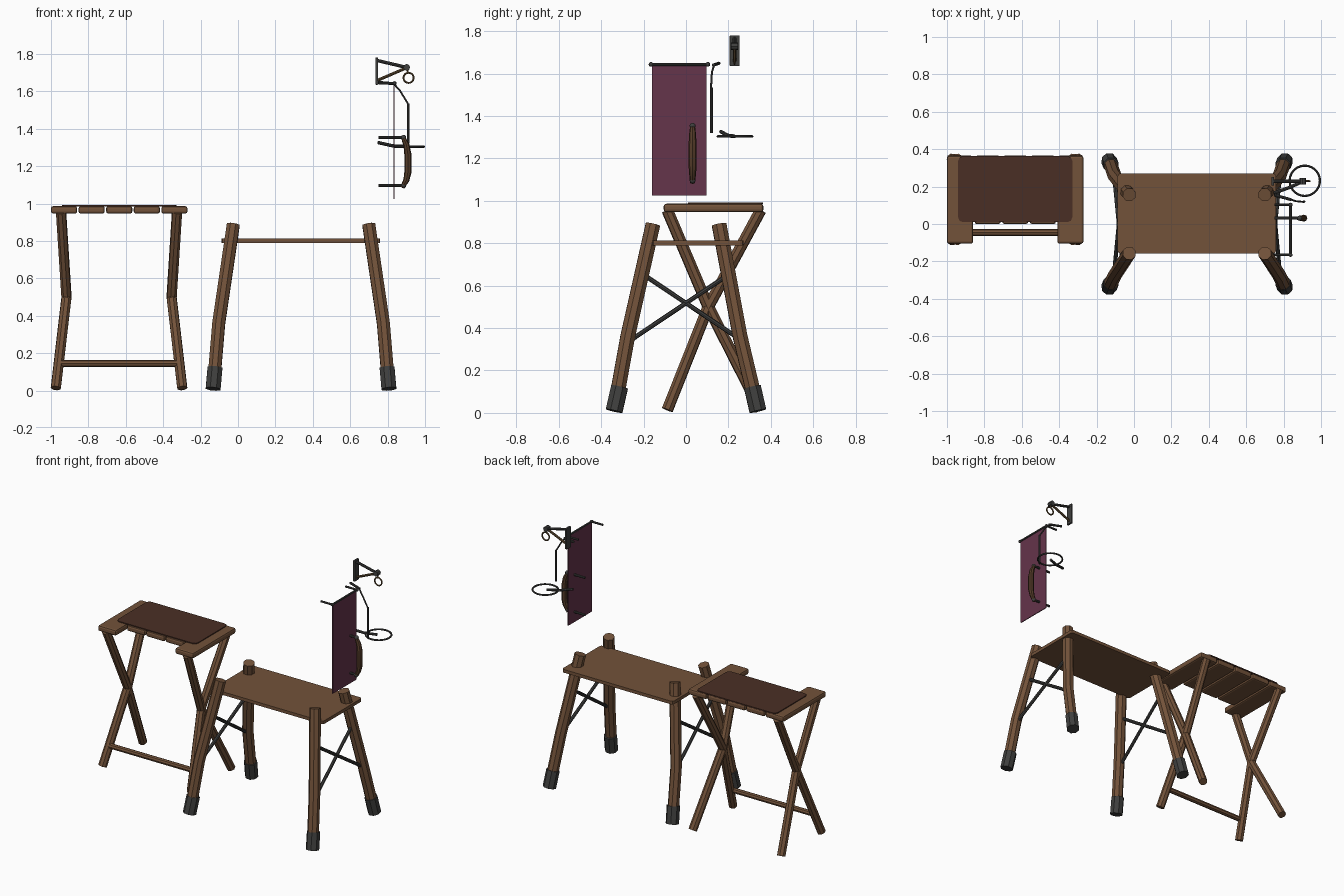
import bpy
from math import pi

if "Cube" in bpy.data.objects:
    bpy.data.objects.remove(bpy.data.objects["Cube"])


def material(name, r, g, b):
    m = bpy.data.materials.new(name)
    m.diffuse_color = (r, g, b, 1)
    m.use_nodes = True
    m.node_tree.nodes["Principled BSDF"].inputs["Base Color"].default_value = m.diffuse_color
    return m


WOOD = material("wood", 0.17, 0.085, 0.042)
DARK = material("dark_wood", 0.09, 0.045, 0.022)
LEATHER = material("leather", 0.068, 0.028, 0.018)
IRON = material("iron", 0.05, 0.05, 0.048)
BRASS = material("brass", 0.13, 0.08, 0.035)
CLOTH = material("maroon_cloth", 0.13, 0.035, 0.07)


def finish(name, mat, smooth=True):
    o = bpy.context.object
    o.name = name
    o.data.materials.clear()
    o.data.materials.append(mat)
    if smooth:
        bpy.ops.object.shade_smooth_by_angle(angle=0.6)
    return o


def box(name, lo, hi, mat, bevel=0.0, corners_only=False):
    """Box from two corners; bevel all edges, or only the vertical ones."""
    bpy.ops.mesh.primitive_cube_add(size=1, location=[(a + b) / 2 for a, b in zip(lo, hi)])
    o = finish(name, mat, False)
    for v in o.data.vertices:
        v.co = [c * (b - a) for c, a, b in zip(v.co, lo, hi)]
    if bevel:
        m = o.modifiers.new("bevel", "BEVEL")
        m.width, m.segments = bevel, 2
        if corners_only:
            w = o.data.attributes.new("bevel_weight_edge", "FLOAT", "EDGE")
            for e in o.data.edges:
                a, b = (o.data.vertices[i].co for i in e.vertices)
                w.data[e.index].value = float(abs(a.z - b.z) > 1e-6)
            m.limit_method = "WEIGHT"
    return o


def tube(name, pts, r, mat, radii=None, res=2):
    """Round bar along a path, with optional radius factors per point."""
    c = bpy.data.curves.new(name, "CURVE")
    c.dimensions = "3D"
    c.bevel_depth, c.bevel_resolution, c.use_fill_caps = r, res, True
    s = c.splines.new("POLY")
    s.points.add(len(pts) - 1)
    for i, p in enumerate(pts):
        s.points[i].co = (*p, 1)
        s.points[i].radius = radii[i] if radii else 1
    o = bpy.data.objects.new(name, c)
    bpy.context.collection.objects.link(o)
    bpy.ops.object.select_all(action="DESELECT")
    o.select_set(True)
    bpy.context.view_layer.objects.active = o
    bpy.ops.object.convert(target="MESH")
    return finish(name, mat)


def ring(name, loc, R, r, mat, rot=(0, 0, 0)):
    bpy.ops.mesh.primitive_torus_add(location=loc, rotation=rot, major_radius=R, minor_radius=r,
                                     major_segments=28, minor_segments=8)
    return finish(name, mat)


def ball(name, loc, r, mat):
    bpy.ops.mesh.primitive_uv_sphere_add(location=loc, radius=r, segments=12, ring_count=8)
    return finish(name, mat)


# Folding stand: five planks, end ones longer at the front
for i in range(5):
    x = -1 + i * 0.1475
    front = -0.105 if i in (0, 4) else 0.0
    box(f"stand_plank_{i}", (x, front, 0.946), (x + 0.14, 0.365, 0.986), WOOD, 0.012)
box("stand_leather_cover", (-0.94, 0.01, 0.984), (-0.33, 0.363, 0.992), LEATHER, 0.025, True)

# Folding stand: crossed bent legs and low rail
CX = -0.636
for side, s in (("left", -1), ("right", 1)):
    for part, a, b in (("front", -0.088, 0.352), ("rear", 0.352, -0.088)):
        tube(f"stand_{side}_{part}_leg", [(CX + s * 0.338, a, 0.014), (CX + s * 0.281, 0.105, 0.5),
                                          (CX + s * 0.31, b, 0.955)], 0.028, WOOD)
tube("stand_low_rail", [(CX - 0.32, -0.045, 0.145), (CX + 0.32, -0.045, 0.145)], 0.018, WOOD)

# Table top
box("table_top", (-0.088, -0.157, 0.79), (0.76, 0.27, 0.812), WOOD, 0.015, True)

# Table: splayed bent legs with iron ferrules
TX = 0.337
for side, s in (("left", -1), ("right", 1)):
    for part, t in (("front", -1), ("rear", 1)):
        knee = 0.275 if t < 0 else 0.255
        tube(f"table_{part}_{side}_leg", [(TX + s * 0.469, t * 0.337, 0.016), (TX + s * 0.44, t * knee, 0.36),
                                          (TX + s * 0.362, t * 0.156, 0.888)], 0.037, WOOD)
        tube(f"table_{part}_{side}_ferrule", [(TX + s * 0.47, t * 0.339, 0.009),
                                              (TX + s * 0.46, t * 0.313, 0.122)], 0.043, IRON)
    # crossed iron braces at each end
    for k, t in enumerate((-1, 1)):
        tube(f"table_{side}_brace_{k}", [(TX + s * 0.4, t * 0.19, 0.645), (TX + s * 0.442, -t * 0.25, 0.35)],
             0.011, IRON)

# Hanging banner with top rod and two wall arms
box("banner_cloth", (0.831, -0.16, 1.025), (0.837, 0.097, 1.64), CLOTH)
tube("banner_rod", [(0.837, -0.175, 1.643), (0.837, 0.112, 1.643)], 0.007, IRON)
for k, y in enumerate((-0.165, 0.103)):
    tube(f"banner_arm_{k}", [(0.75, y, 1.643), (0.842, y, 1.643)], 0.007, IRON)
    ball(f"banner_finial_{k}", (0.837, y, 1.643), 0.011, IRON)

# Wooden pull handle on two pegs
tube("pull_handle", [(0.878, 0.031, 1.085), (0.9, 0.031, 1.125), (0.908, 0.031, 1.165), (0.908, 0.031, 1.265),
                     (0.9, 0.031, 1.315), (0.882, 0.031, 1.355)], 0.019, DARK, [0.6, 0.85, 1, 1, 0.85, 0.6])
for k, z in enumerate((1.096, 1.353)):
    tube(f"handle_peg_{k}", [(0.75, 0.031, z), (0.885, 0.031, z)], 0.008, IRON)
    ball(f"handle_peg_end_{k}", (0.885, 0.031, z), 0.014, IRON)

# Bent hook bar
tube("hook_arm", [(0.75, 0.155, 1.648), (0.84, 0.13, 1.64)], 0.008, IRON)
tube("hook_bar", [(0.83, 0.133, 1.643), (0.865, 0.122, 1.605), (0.908, 0.118, 1.535), (0.91, 0.12, 1.52)],
     0.005, IRON)
tube("hook_drop", [(0.91, 0.12, 1.535), (0.91, 0.12, 1.32)], 0.007, IRON)

# Horizontal ring holder on an arm
ring("holder_ring", (0.913, 0.231, 1.304), 0.081, 0.006, IRON)
tube("holder_arm", [(0.748, 0.165, 1.326), (0.83, 0.195, 1.308), (0.905, 0.228, 1.304)], 0.009, IRON)

# Lantern bracket: plate, two struts, boss and ring
box("bracket_plate", (0.735, 0.206, 1.635), (0.749, 0.252, 1.78), IRON, 0.003)
tube("bracket_top_strut", [(0.742, 0.229, 1.765), (0.905, 0.229, 1.727)], 0.009, IRON)
tube("bracket_low_strut", [(0.742, 0.229, 1.657), (0.893, 0.229, 1.722)], 0.008, BRASS)
tube("bracket_boss", [(0.902, 0.212, 1.728), (0.902, 0.246, 1.728)], 0.018, IRON)
ring("bracket_ring", (0.912, 0.229, 1.672), 0.027, 0.005, BRASS, (pi / 2, 0, 0))
tube("bracket_link", [(0.903, 0.229, 1.725), (0.909, 0.229, 1.698)], 0.005, BRASS)
